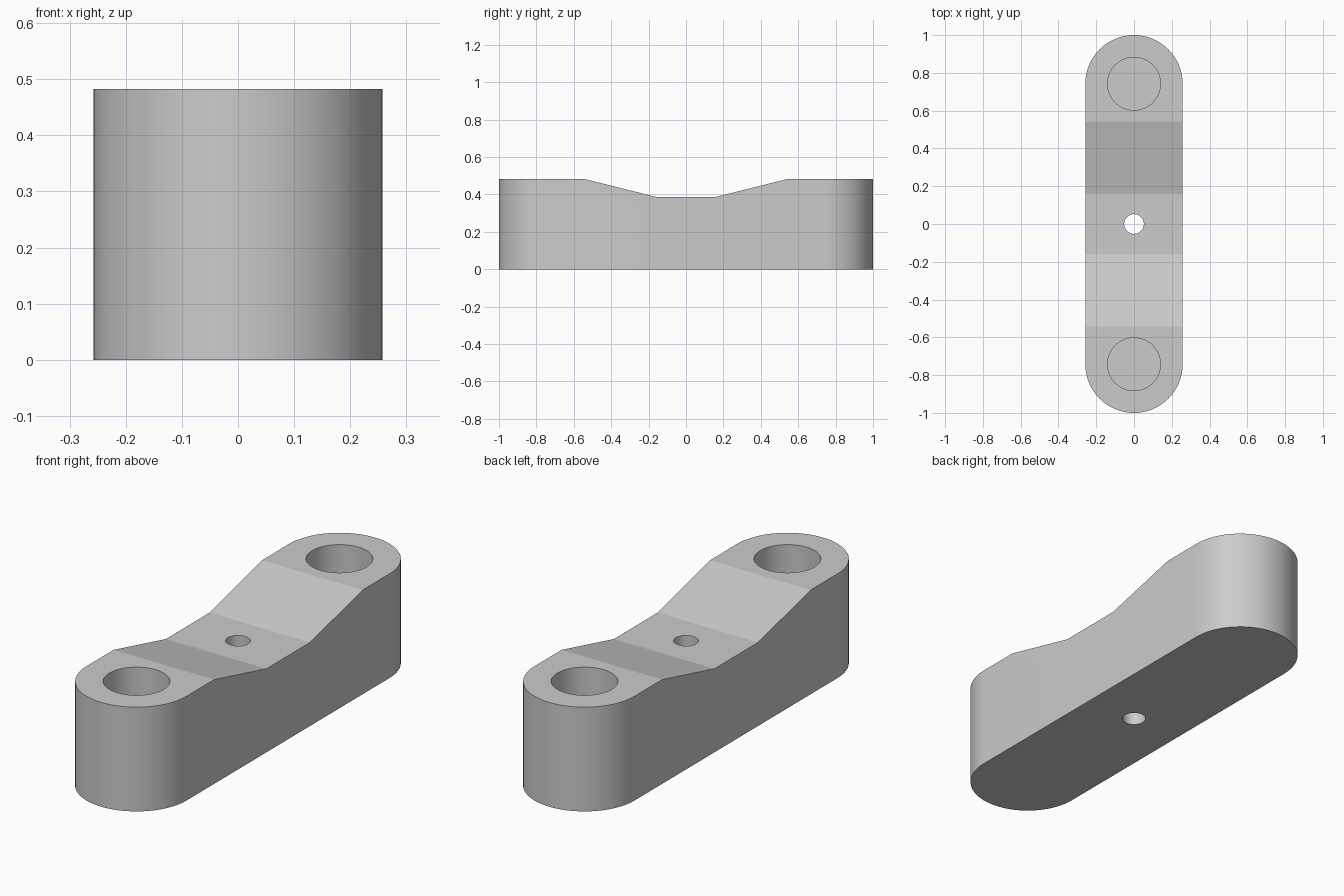
import bpy
import bmesh
import math

WIDTH, LENGTH, HEIGHT = 0.515, 2.0, 0.483
RADIUS = WIDTH / 2
END_Y = LENGTH / 2 - RADIUS
DIP_Z = 0.387
BORE_FLOOR = 0.12

cube = bpy.data.objects.get("Cube")
if cube:
    bpy.data.objects.remove(cube, do_unlink=True)

grey = bpy.data.materials.new("plain grey")
colour = (0.6, 0.6, 0.6, 1)
grey.use_nodes = True
grey.diffuse_color = colour
grey.node_tree.nodes["Principled BSDF"].inputs["Base Color"].default_value = colour


def prism(name, outline, direction):
    """Extrude a closed outline of 3D points along a direction."""
    bm = bmesh.new()
    face = bm.faces.new([bm.verts.new(p) for p in outline])
    result = bmesh.ops.extrude_face_region(bm, geom=[face], use_keep_orig=True)
    moved = [v for v in result["geom"] if isinstance(v, bmesh.types.BMVert)]
    bmesh.ops.translate(bm, verts=moved, vec=direction)
    bmesh.ops.recalc_face_normals(bm, faces=bm.faces)
    mesh = bpy.data.meshes.new(name)
    bm.to_mesh(mesh)
    bm.free()
    mesh.materials.append(grey)
    obj = bpy.data.objects.new(name, mesh)
    bpy.context.collection.objects.link(obj)
    return obj


def arc(radius, y, start, sweep, steps, z):
    angles = [start + sweep * i / steps for i in range(steps + 1)]
    return [(radius * math.cos(a), y + radius * math.sin(a), z) for a in angles]


def bore(name, radius, y, floor):
    """Upright round cutter, open above the body."""
    circle = arc(radius, y, 0, math.tau, 64, floor)[:-1]
    return prism(name, circle, (0, 0, 1))


# Round-ended link body
outline = (arc(RADIUS, END_Y, 0, math.pi, 48, 0)
           + arc(RADIUS, -END_Y, math.pi, math.pi, 48, 0))
body = prism("link_body", outline, (0, 0, HEIGHT))

# Sloped saddle in the middle of the top, extended above the surface
slope = (HEIGHT - DIP_Z) / (0.543 - 0.16)
top = HEIGHT + 0.1
top_y = 0.543 + 0.1 / slope
saddle = [(-1, -top_y, top), (-1, -0.16, DIP_Z), (-1, 0.16, DIP_Z), (-1, top_y, top)]

# Saddle, two blind end bores and a small through hole
cutters = [
    prism("saddle_cutter", saddle, (2, 0, 0)),
    bore("front_bore_cutter", 0.14, -END_Y, BORE_FLOOR),
    bore("back_bore_cutter", 0.14, END_Y, BORE_FLOOR),
    bore("centre_hole_cutter", 0.052, 0, -0.2),
]
bpy.context.view_layer.objects.active = body
for cutter in cutters:
    cutter.hide_render = True
    mod = body.modifiers.new(cutter.name, "BOOLEAN")
    mod.operation = "DIFFERENCE"
    mod.solver = "EXACT"
    mod.object = cutter
    bpy.ops.object.modifier_apply(modifier=mod.name)
    bpy.data.objects.remove(cutter, do_unlink=True)

# Smooth round walls with sharp rims
bpy.ops.object.select_all(action="DESELECT")
body.select_set(True)
bpy.ops.object.shade_smooth_by_angle(angle=math.radians(10))
